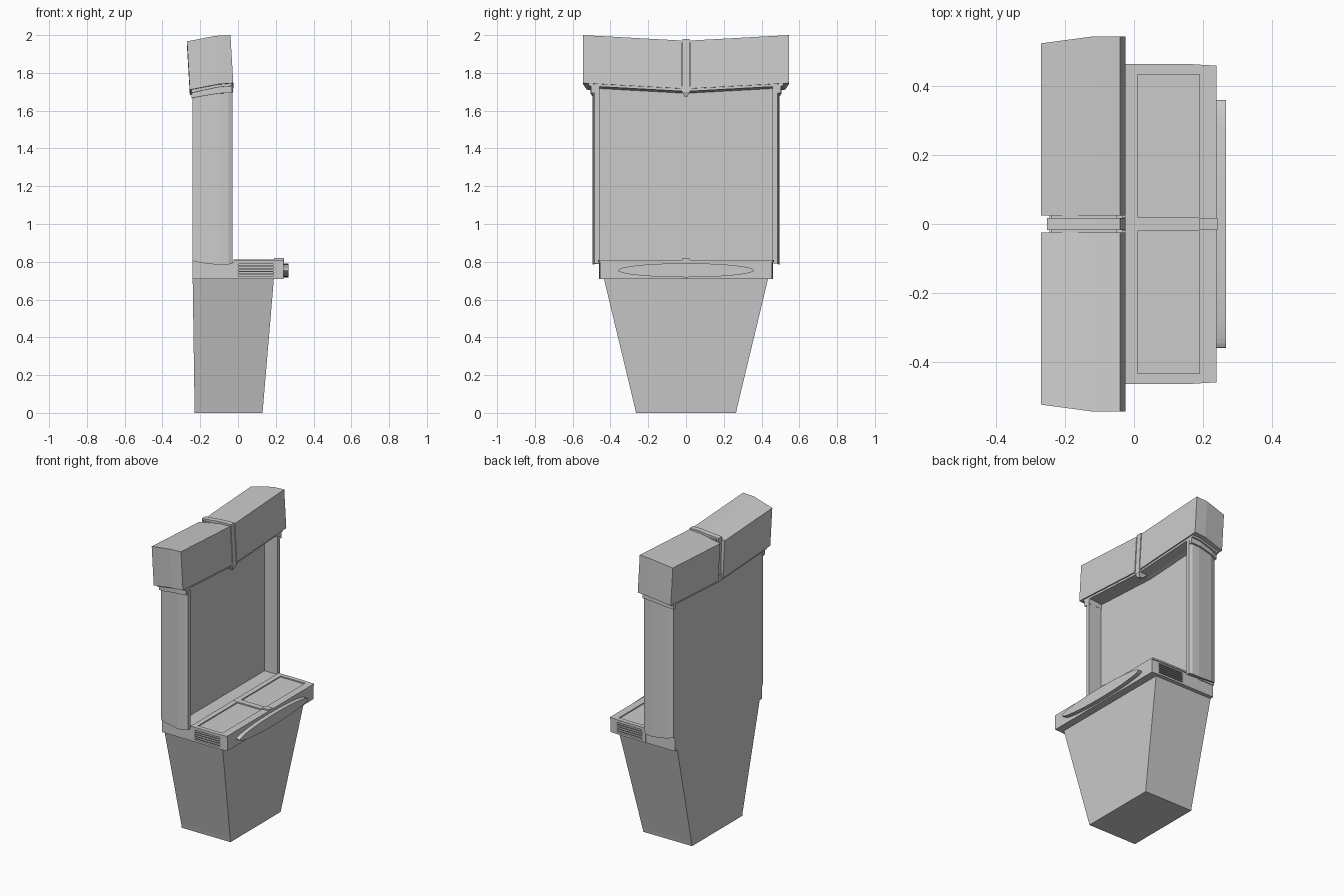
import bpy, bmesh, math

if "Cube" in bpy.data.objects:
    bpy.data.objects.remove(bpy.data.objects["Cube"])


def loft(name, rings, mirror=False):
    """Skin a list of equal-length point rings, capped at both ends."""
    bm = bmesh.new()
    vr = [[bm.verts.new(p) for p in r] for r in rings]
    n = len(rings[0])
    for a, b in zip(vr, vr[1:]):
        for i in range(n):
            j = (i + 1) % n
            bm.faces.new((a[i], a[j], b[j], b[i]))
    bm.faces.new(vr[0])
    bm.faces.new(vr[-1])
    bmesh.ops.recalc_face_normals(bm, faces=bm.faces)
    me = bpy.data.meshes.new(name)
    bm.to_mesh(me)
    bm.free()
    ob = bpy.data.objects.new(name, me)
    bpy.context.collection.objects.link(ob)
    if mirror:
        m = ob.modifiers.new("Mirror", 'MIRROR')
        m.use_axis = (False, True, False)
        m.use_clip = False
        m.use_mirror_merge = False
    return ob


def rect(x0, x1, y0, y1, z):
    return [(x0, y0, z), (x1, y0, z), (x1, y1, z), (x0, y1, z)]


def box(name, x0, x1, y0, y1, z0, z1, mirror=False):
    return loft(name, [rect(x0, x1, y0, y1, z0), rect(x0, x1, y0, y1, z1)], mirror)


def section(x, y0, y1, zb, zt, dxb=0.0, slope=0.055):
    """Cross-section in y/z whose height rises towards the outer end."""
    s = lambda z, y: z + slope * (y - 0.545)
    return [(x + dxb, y0, s(zb, y0)), (x + dxb, y1, s(zb, y1)),
            (x, y1, s(zt, y1)), (x, y0, s(zt, y0))]


def cut(ob, cutter):
    m = ob.modifiers.new("Cut", 'BOOLEAN')
    m.operation = 'DIFFERENCE'
    m.solver = 'EXACT'
    m.object = cutter
    cutter.hide_render = True
    cutter.hide_viewport = True


# Tapered pedestal
loft("pedestal", [rect(-.23, .13, -.265, .265, 0), rect(-.23, .132, -.27, .27, .025),
                  rect(-.24, .19, -.435, .435, .712)])

# Block between pedestal and screen
box("waist_block", -.24, -.025, -.46, .46, .71, .80)

# Control shelf, slightly narrowed at the front
plan = [(-.025, -.465), (.16, -.465), (.24, -.46), (.24, .46), (.16, .465), (-.025, .465)]
shelf = loft("control_shelf", [[(x, y * .99, .71) for x, y in plan],
                               [(x, y * .99, .798) for x, y in plan],
                               [(x, y, .80) for x, y in plan],
                               [(x, y, .81) for x, y in plan]])
# Recessed panels in the shelf top and vent slots in its sides
cut(shelf, box("shelf_recess_cutter", .01, .19, .02, .435, .803, .85, True))
for i in range(5):
    z = .727 + i * .0145
    slot = loft("vent_cutter", [[(x, y, z + dz) for x, dz in
                ((0, 0), (.005, -.004), (.185, -.004), (.19, 0), (.185, .004), (.005, .004))]
                for y in (.44, .5)], True)
    cut(shelf, slot)

# Centre ridge and front clip on the shelf
box("shelf_ridge", -.025, .19, -.018, .018, .80, .811)
box("shelf_clip", .19, .243, -.018, .018, .80, .819)

# Elliptical front handle
N = 48
ell = [(.36 * math.cos(2 * math.pi * i / N), .755 + .037 * math.sin(2 * math.pi * i / N))
       for i in range(N)]
handle = loft("front_handle", [[(x, y, z) for y, z in ell] for x in (.235, .268)])

# Screen panel set back between the pillars
box("screen_panel", -.24, -.125, -.465, .465, .79, 1.72)

# Faceted side pillars
prof = [(-.24, .458, .805), (-.24, .472, .805), (-.2, .486, .795), (-.1, .495, .783),
        (-.05, .493, .786), (-.03, .484, .79), (-.03, .458, .79)]
loft("side_pillar", [[(x, y, z) for x, y, z in prof],
                     [(x, y, 1.715) for x, y, z in prof]], True)

# Collars on the pillar tops
loft("pillar_collar", [section(-.247, .457, .482, 1.67, 1.72),
                       section(-.2, .457, .495, 1.678, 1.73),
                       section(-.1, .457, .506, 1.694, 1.745),
                       section(-.033, .457, .504, 1.697, 1.75)], True)

# Thin trim layer under the header
loft("header_trim", [section(-.245, 0, .50, 1.697, 1.74),
                     section(-.1, 0, .515, 1.727, 1.76),
                     section(-.033, 0, .515, 1.732, 1.76)], True)

# Two header halves, tapered at the rear and rising outwards
loft("header_half", [section(-.27, .024, .525, 1.712, 1.968, .015),
                     section(-.12, .024, .545, 1.74, 1.996, .015),
                     section(-.04, .024, .545, 1.746, 2.0, .015)], True)

# Recessed strip between the halves, with a small lamp below
loft("header_strip", [section(-.253, -.018, .018, 1.71, 1.965, .012, 0),
                      section(-.11, -.018, .018, 1.715, 1.978, .012, 0),
                      section(-.04, -.018, .018, 1.70, 1.979, .015, 0)])
box("header_core", -.24, -.05, -.025, .025, 1.71, 1.955)
loft("header_lamp", [rect(-.06, -.035, -.009, .009, 1.675),
                     rect(-.09, -.026, -.02, .02, 1.70),
                     rect(-.09, -.026, -.02, .02, 1.72)])
